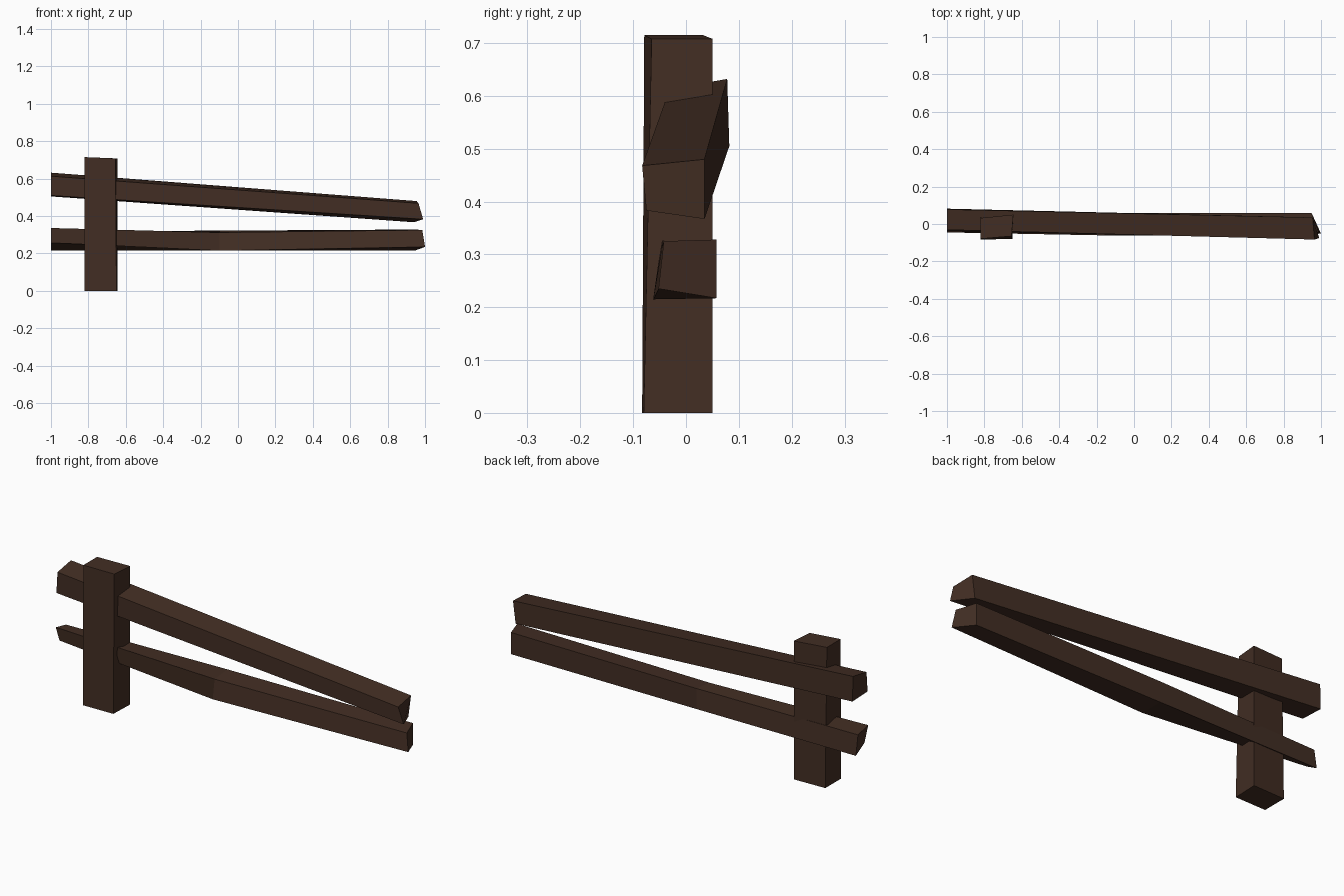
import bpy

# Remove the default cube
cube = bpy.data.objects.get("Cube")
if cube:
    bpy.data.objects.remove(cube, do_unlink=True)

# Single dark wood colour
wood = bpy.data.materials.new("dark_brown_wood")
wood.use_nodes = True
colour = (0.055, 0.027, 0.017, 1.0)
wood.diffuse_color = colour
wood.node_tree.nodes["Principled BSDF"].inputs["Base Color"].default_value = colour


def hewn_beam(name, sections):
    """Loft a rough four-sided beam through a list of four-corner sections."""
    verts = [corner for section in sections for corner in section]
    last = len(verts) - 4
    faces = [(3, 2, 1, 0), tuple(range(last, last + 4))]
    for start in range(0, last, 4):
        for i in range(4):
            a, b = start + i, start + (i + 1) % 4
            faces.append((a, b, b + 4, a + 4))
    mesh = bpy.data.meshes.new(name)
    mesh.from_pydata(verts, [], faces)
    mesh.materials.append(wood)
    mesh.update()
    obj = bpy.data.objects.new(name, mesh)
    bpy.context.collection.objects.link(obj)
    return obj


# Upright post: bottom and slightly skewed top
hewn_beam("post", [
    [(-0.82, -0.083, 0), (-0.65, -0.08, 0), (-0.645, 0.05, 0), (-0.82, 0.045, 0)],
    [(-0.82, -0.079, 0.715), (-0.655, -0.065, 0.708),
     (-0.645, 0.05, 0.708), (-0.82, 0.032, 0.715)],
])

# Rails: corners run front bottom, back bottom, back top, front top
hewn_beam("upper_rail", [
    [(-1, -0.04, 0.51), (-1, 0.082, 0.505), (-1, 0.078, 0.632), (-1, -0.031, 0.613)],
    [(0.99, -0.075, 0.383), (0.94, 0.035, 0.367),
     (0.955, 0.035, 0.48), (0.965, -0.083, 0.468)],
])
hewn_beam("lower_rail", [
    [(-1, -0.015, 0.257), (-1, 0.055, 0.217), (-1, 0.038, 0.318), (-1, -0.045, 0.336)],
    [(-0.1, -0.062, 0.215), (-0.1, 0.058, 0.217),
     (-0.1, 0.058, 0.322), (-0.1, -0.046, 0.312)],
    [(1, -0.052, 0.235), (0.95, 0.058, 0.217),
     (0.95, 0.058, 0.328), (0.985, -0.042, 0.325)],
])
